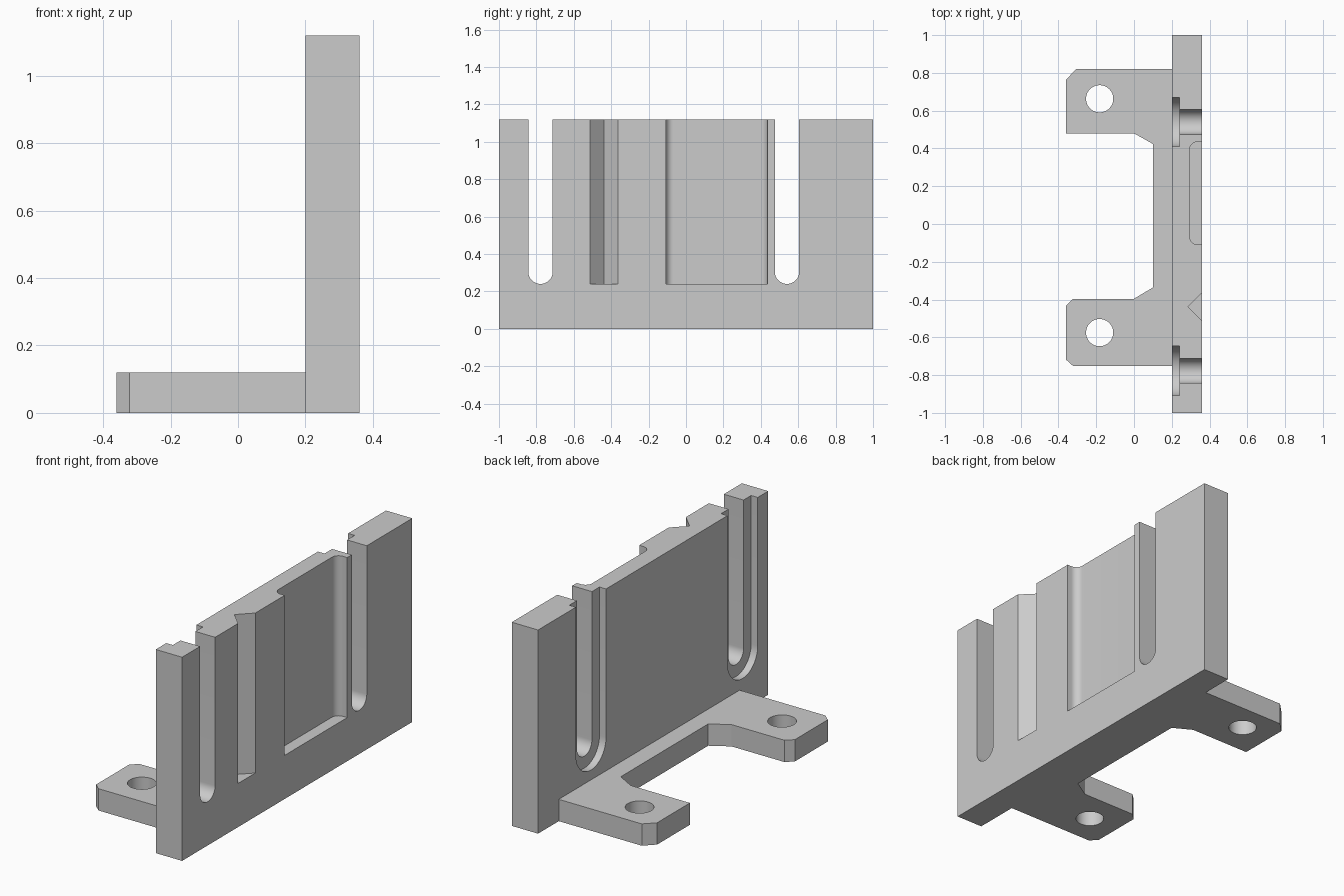
import bpy, bmesh, math
from mathutils import Vector

cube = bpy.data.objects.get("Cube")
if cube:
    bpy.data.objects.remove(cube, do_unlink=True)

grey = bpy.data.materials.new("plain_grey")
grey.use_nodes = True
COLOUR = (0.6, 0.6, 0.6, 1)
grey.diffuse_color = COLOUR
grey.node_tree.nodes["Principled BSDF"].inputs["Base Color"].default_value = COLOUR


def prism(name, outline, axis, low, high):
    """Extrude a 2D outline along x (outline in y, z) or z (outline in x, y)."""
    bm = bmesh.new()
    place = (lambda a, b: (low, a, b)) if axis == "x" else (lambda a, b: (a, b, low))
    face = bm.faces.new([bm.verts.new(place(a, b)) for a, b in outline])
    moved = bmesh.ops.extrude_face_region(bm, geom=[face])["geom"]
    step = Vector((high - low, 0, 0) if axis == "x" else (0, 0, high - low))
    bmesh.ops.translate(bm, vec=step, verts=[v for v in moved if isinstance(v, bmesh.types.BMVert)])
    bmesh.ops.recalc_face_normals(bm, faces=bm.faces)
    mesh = bpy.data.meshes.new(name)
    bm.to_mesh(mesh)
    bm.free()
    mesh.materials.append(grey)
    obj = bpy.data.objects.new(name, mesh)
    bpy.context.collection.objects.link(obj)
    return obj


def arc(cx, cy, radius, start, end, steps=12):
    angles = [math.radians(start + (end - start) * i / steps) for i in range(steps + 1)]
    return [(cx + radius * math.cos(t), cy + radius * math.sin(t)) for t in angles]


def cut(target, cutter):
    cutter.hide_render = True
    mod = target.modifiers.new("cut", "BOOLEAN")
    mod.operation = "DIFFERENCE"
    mod.solver = "EXACT"
    mod.object = cutter
    bpy.context.view_layer.objects.active = target
    bpy.ops.object.modifier_apply(modifier=mod.name)
    bpy.data.objects.remove(cutter, do_unlink=True)


def smooth(obj):
    bpy.ops.object.select_all(action="DESELECT")
    obj.select_set(True)
    bpy.context.view_layer.objects.active = obj
    bpy.ops.object.shade_smooth_by_angle(angle=math.radians(30))


BACK, FACE, TOP, OVER = 0.2, 0.36, 1.12, 1.3
POCKET_Z, SLOT_Z = 0.24, 0.305

# Upright plate
plate = prism("upright_plate", [(-1, 0), (1, 0), (1, TOP), (-1, TOP)], "x", BACK, FACE)

# Open-topped slots, each with a wider shallow step on the flange side
for y in (-0.778, 0.54):
    for radius, low, high in ((0.065, 0.1, 0.5), (0.131, 0.1, 0.24)):
        outline = [(y + radius, OVER), (y - radius, OVER)] + arc(y, SLOT_Z, radius, 180, 360, 24)
        cut(plate, prism("slot_cutter", outline, "x", low, high))

# Vertical V groove
groove = [(0.285, -0.438), (0.435, -0.588), (0.435, -0.288)]
cut(plate, prism("groove_cutter", groove, "z", POCKET_Z, OVER))

# Wide pocket with rounded inner corners
y0, y1, floor, r = -0.108, 0.435, 0.295, 0.04
pocket = ([(0.45, y1)] + arc(floor + r, y1 - r, r, 90, 180)
          + arc(floor + r, y0 + r, r, 180, 270) + [(0.45, y0)])
cut(plate, prism("pocket_cutter", pocket, "z", POCKET_Z, OVER))
smooth(plate)

# Foot flange with two chamfered ears
foot = [(BACK, 0.82), (-0.305, 0.82), (-0.36, 0.765), (-0.36, 0.48), (0, 0.48),
        (0.1, 0.424), (0.1, -0.336), (0, -0.396), (-0.322, -0.396), (-0.36, -0.432),
        (-0.36, -0.718), (-0.322, -0.752), (BACK, -0.752)]
flange = prism("foot_flange", foot, "z", 0, 0.12)

# Mounting holes
for y in (0.663, -0.575):
    cut(flange, prism("hole_cutter", arc(-0.182, y, 0.072, 0, 352.5, 47), "z", -0.1, 0.3))
smooth(flange)
